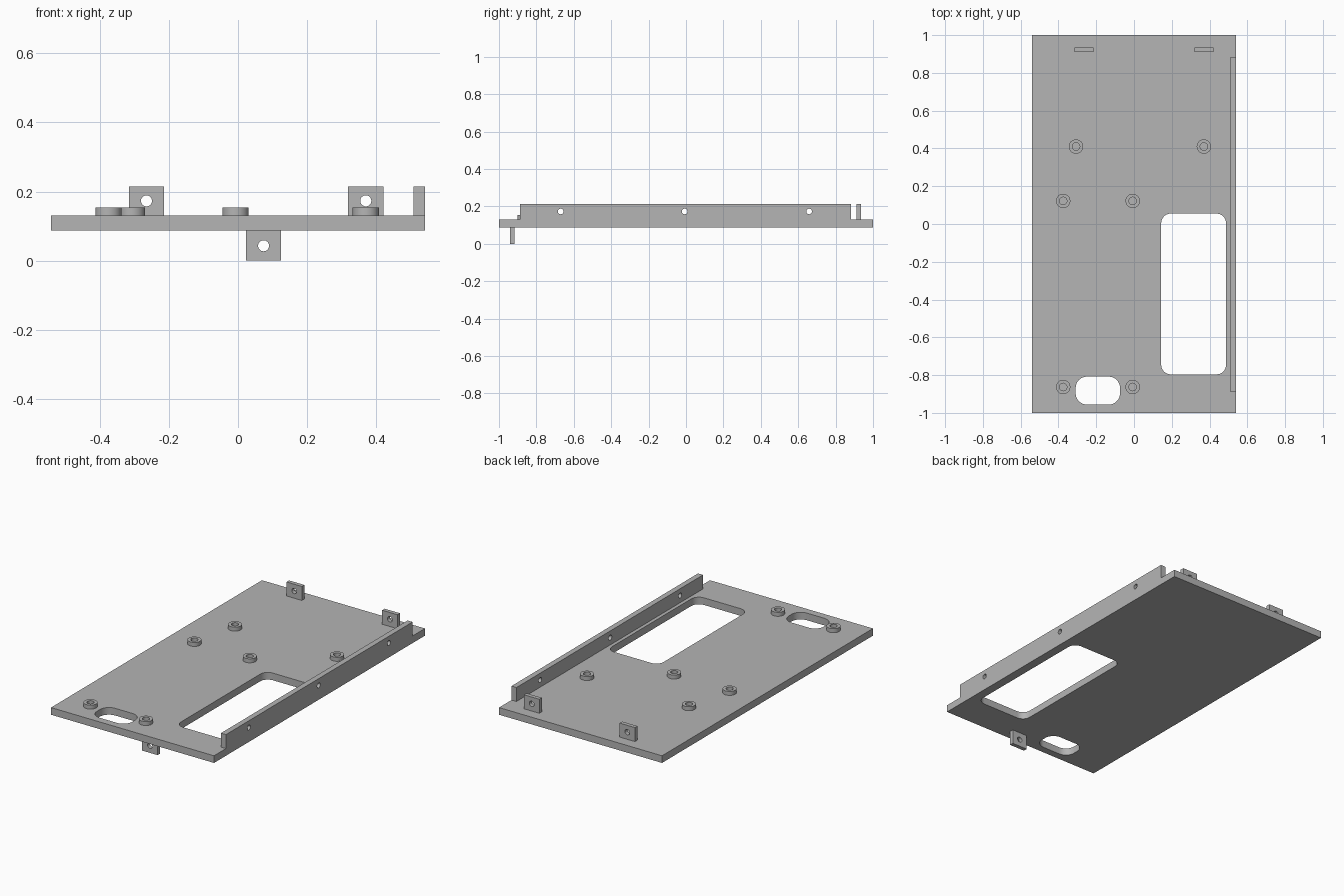
import bpy, bmesh
from math import pi, cos, sin, radians

cube = bpy.data.objects.get("Cube")
if cube:
    bpy.data.objects.remove(cube, do_unlink=True)

grey = bpy.data.materials.new("plain_grey")
grey.use_nodes = True
colour = (0.46, 0.46, 0.46, 1)
grey.diffuse_color = colour
grey.node_tree.nodes["Principled BSDF"].inputs["Base Color"].default_value = colour

# Directions a flat outline can face
UP = (0, 0, 0)
FRONT = (pi / 2, 0, 0)        # outline in x and z
SIDE = (pi / 2, 0, pi / 2)    # outline in y and z


def circle(x, y, r, n=32):
    return [(x + r * cos(2 * pi * i / n), y + r * sin(2 * pi * i / n)) for i in range(n)]


def rect(x0, x1, y0, y1, r=0.0, steps=8):
    if not r:
        return [(x0, y0), (x1, y0), (x1, y1), (x0, y1)]
    corners = [(x1 - r, y1 - r), (x0 + r, y1 - r), (x0 + r, y0 + r), (x1 - r, y0 + r)]
    return [(cx + r * cos(pi / 2 * (k + i / steps)), cy + r * sin(pi / 2 * (k + i / steps)))
            for k, (cx, cy) in enumerate(corners) for i in range(steps + 1)]


def sheet(name, outlines, thickness, facing, location):
    """Extrude an outer outline, with the later outlines as holes."""
    curve = bpy.data.curves.new(name, "CURVE")
    curve.dimensions = "2D"
    curve.fill_mode = "BOTH"
    curve.extrude = thickness / 2
    for points in outlines:
        spline = curve.splines.new("POLY")
        spline.points.add(len(points) - 1)
        for p, (x, y) in zip(spline.points, points):
            p.co = (x, y, 0, 1)
        spline.use_cyclic_u = True
    temp = bpy.data.objects.new(name + "_outline", curve)
    bpy.context.collection.objects.link(temp)
    bpy.context.view_layer.update()
    graph = bpy.context.evaluated_depsgraph_get()
    mesh = bpy.data.meshes.new_from_object(temp.evaluated_get(graph))
    bpy.data.objects.remove(temp, do_unlink=True)

    bm = bmesh.new()
    bm.from_mesh(mesh)
    bmesh.ops.remove_doubles(bm, verts=bm.verts, dist=1e-5)
    bmesh.ops.recalc_face_normals(bm, faces=bm.faces)
    bm.to_mesh(mesh)
    bm.free()
    mesh.materials.clear()
    mesh.materials.append(grey)
    obj = bpy.data.objects.new(name, mesh)
    obj.rotation_euler = facing
    obj.location = location
    bpy.context.collection.objects.link(obj)
    bpy.ops.object.select_all(action="DESELECT")
    obj.select_set(True)
    bpy.context.view_layer.objects.active = obj
    bpy.ops.object.shade_smooth_by_angle(angle=radians(30))
    return obj


BOTTOM, TOP, RIM = 0.087, 0.13, 0.214

# Base plate with the large window and the small slot
sheet("base_plate",
      [rect(-0.541, 0.541, -1, 1),
       rect(0.144, 0.487, -0.796, 0.055, 0.05),
       rect(-0.309, -0.074, -0.956, -0.808, 0.06)],
      TOP - BOTTOM, UP, (0, 0, (TOP + BOTTOM) / 2))

# Side rail with three cross holes
sheet("side_rail",
      [rect(-0.887, 0.882, TOP, RIM)] + [circle(y, 0.173, 0.015) for y in (-0.67, -0.007, 0.658)],
      0.033, SIDE, (0.5245, 0, 0))

# Drilled mounting tabs
for name, x, y, z in (("rear_right_tab", -0.265, 0.923, TOP),
                      ("rear_left_tab", 0.37, 0.923, TOP),
                      ("lower_front_tab", 0.074, -0.929, 0.0)):
    height = RIM - TOP if z else BOTTOM
    sheet(name, [rect(-0.051, 0.051, 0, height), circle(0, 0.043, 0.016)],
          0.024, FRONT, (x, y, z))

# Ring standoffs
spots = [(-0.307, 0.41), (0.37, 0.41)]
spots += [(x, y) for x in (-0.375, -0.007) for y in (0.122, -0.863)]
for i, (x, y) in enumerate(spots):
    sheet(f"standoff_{i + 1}", [circle(0, 0, 0.038), circle(0, 0, 0.02)],
          0.024, UP, (x, y, TOP + 0.012))
